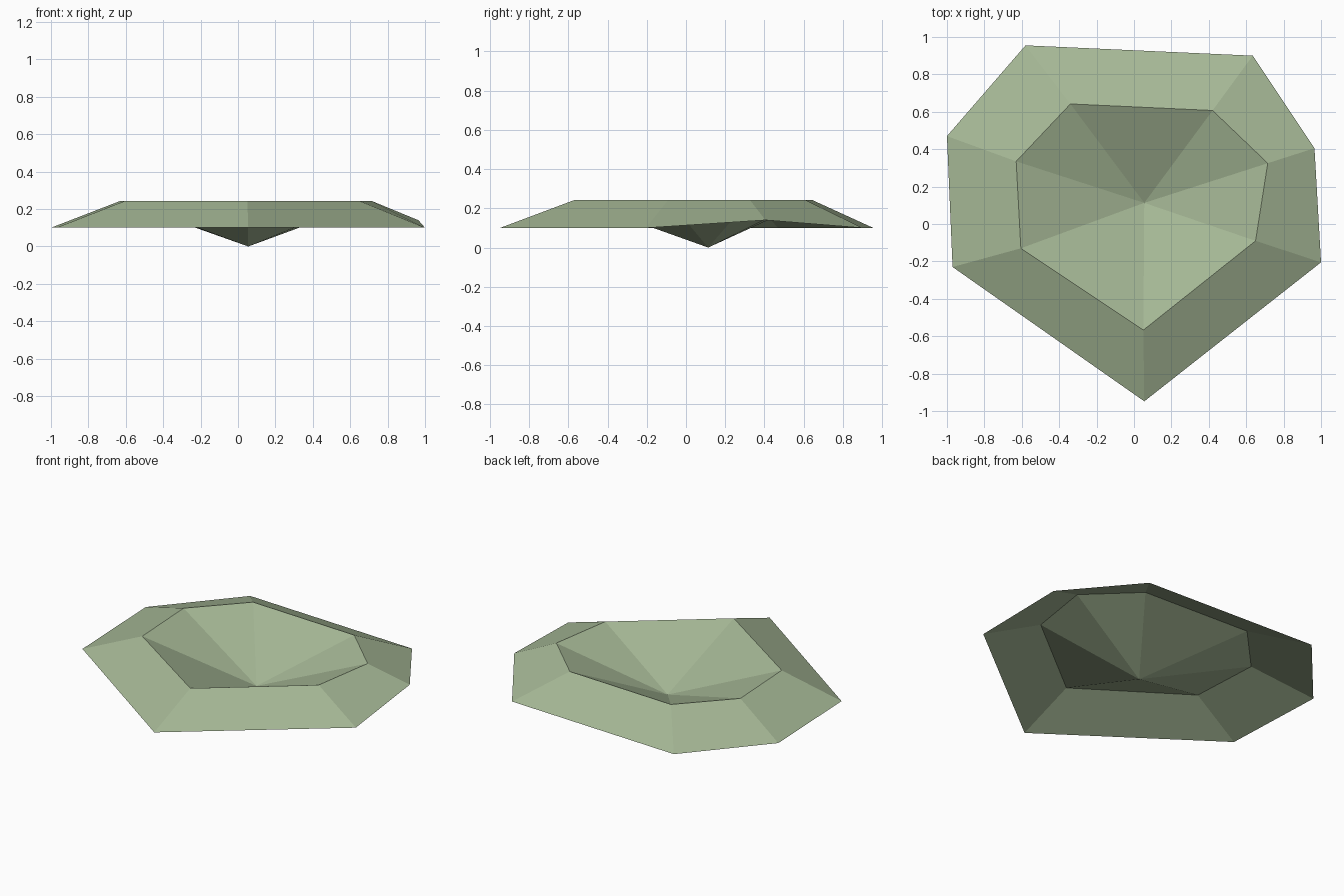
import bpy
import bmesh

cube = bpy.data.objects.get("Cube")
if cube:
    bpy.data.objects.remove(cube, do_unlink=True)

# Single flat colour
green = bpy.data.materials.new("sage_green")
green.use_nodes = True
colour = (0.38, 0.48, 0.305, 1)
green.diffuse_color = colour
bsdf = next(n for n in green.node_tree.nodes if n.type == "BSDF_PRINCIPLED")
bsdf.inputs["Base Color"].default_value = colour
bsdf.inputs["Roughness"].default_value = 0.9

BASE, TOP = 0.10, 0.243
# Seven-sided outlines, counter-clockwise from the front point
outer = [(0.055, -0.948, BASE), (1.0, -0.205, BASE), (0.965, 0.405, 0.14),
         (0.635, 0.90, BASE), (-0.58, 0.955, BASE), (-1.0, 0.47, BASE),
         (-0.97, -0.23, BASE)]
inner = [(x, y, TOP) for x, y in
         [(0.05, -0.567), (0.65, -0.09), (0.715, 0.325), (0.42, 0.607),
          (-0.34, 0.642), (-0.63, 0.335), (-0.605, -0.13)]]
lowest_point = (0.055, 0.113, 0.0)


def loft(name, lower, upper):
    """Join two loops with faces; a one-point loop makes a fan."""
    bm = bmesh.new()
    a = [bm.verts.new(p) for p in lower]
    b = [bm.verts.new(p) for p in upper]
    count = max(len(a), len(b))
    for i in range(count):
        j = (i + 1) % count
        if len(b) == 1:
            bm.faces.new((a[i], a[j], b[0]))
        else:
            bm.faces.new((a[i], a[j], b[j], b[i]))
    mesh = bpy.data.meshes.new(name)
    bm.to_mesh(mesh)
    bm.free()
    mesh.materials.append(green)
    obj = bpy.data.objects.new(name, mesh)
    bpy.context.collection.objects.link(obj)
    return obj


# Sloping outer rim and faceted sunken basin
loft("sloped_rim", outer, inner)
loft("sunken_basin", inner, [lowest_point])
